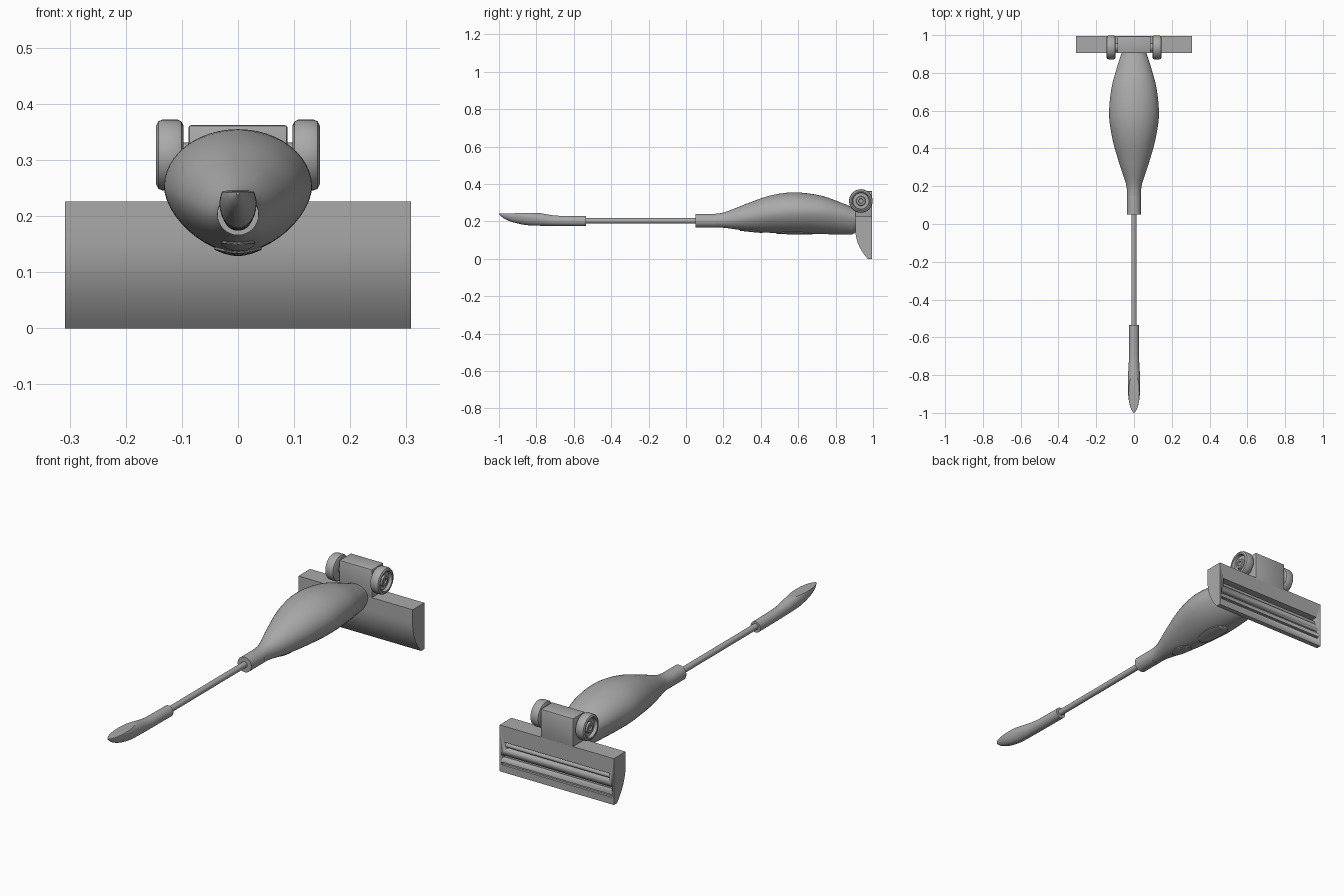
import bpy, bmesh, math
from mathutils import Vector, Matrix

old = bpy.data.objects.get("Cube")
if old:
    bpy.data.objects.remove(old, do_unlink=True)

grey = bpy.data.materials.new("plain grey")
grey.use_nodes = True
grey.diffuse_color = (0.4, 0.4, 0.4, 1)
grey.node_tree.nodes["Principled BSDF"].inputs["Base Color"].default_value = (0.4, 0.4, 0.4, 1)


def finish(name, bm, angle=35):
    bmesh.ops.recalc_face_normals(bm, faces=bm.faces)
    mesh = bpy.data.meshes.new(name)
    bm.to_mesh(mesh)
    bm.free()
    ob = bpy.data.objects.new(name, mesh)
    bpy.context.collection.objects.link(ob)
    mesh.materials.append(grey)
    bpy.ops.object.select_all(action='DESELECT')
    ob.select_set(True)
    bpy.context.view_layer.objects.active = ob
    bpy.ops.object.shade_smooth_by_angle(angle=math.radians(angle))
    return ob


def skin(bm, rings):
    """Join equal closed rings of points into a capped tube."""
    rings = [[bm.verts.new(p) for p in r] for r in rings]
    n = len(rings[0])
    for a, b in zip(rings, rings[1:]):
        for i in range(n):
            bm.faces.new((a[i], a[(i + 1) % n], b[(i + 1) % n], b[i]))
    bm.faces.new(rings[0])
    bm.faces.new(rings[-1])


def smooth_stations(st, steps=6):
    """Catmull-Rom interpolation between stations."""
    out = []
    for i in range(len(st) - 1):
        p = [st[max(i - 1, 0)], st[i], st[i + 1], st[min(i + 2, len(st) - 1)]]
        for s in range(steps):
            t = s / steps
            out.append([0.5 * (2 * b + (c - a) * t + (2 * a - 5 * b + 4 * c - d) * t * t
                               + (3 * b - a - 3 * c + d) * t ** 3) for a, b, c, d in zip(*p)])
    return out + [list(st[-1])]


def section(y, w, low, mid, top, power=2.0, n=48):
    """Egg-shaped ring: half ellipse above mid, superellipse below."""
    ring = []
    for i in range(n):
        a = 2 * math.pi * i / n
        c, s = math.cos(a), math.sin(a)
        k = 2 / power if s < 0 else 1
        x = w * math.copysign(abs(c) ** k, c)
        z = mid + (top - mid) * s if s >= 0 else mid - (mid - low) * abs(s) ** k
        ring.append((x, y, z))
    return ring


def cylinder(name, radius, depth, place, axis='Y', segments=32):
    bm = bmesh.new()
    turn = Matrix.Rotation(math.pi / 2, 4, 'X' if axis == 'Y' else 'Y')
    bmesh.ops.create_cone(bm, cap_ends=True, segments=segments, radius1=radius, radius2=radius,
                          depth=depth, matrix=Matrix.Translation(place) @ turn)
    return finish(name, bm)


def box(name, lo, hi, bevel=0.0):
    bm = bmesh.new()
    lo, hi = Vector(lo), Vector(hi)
    bmesh.ops.create_cube(bm, size=1, matrix=Matrix.Translation((lo + hi) / 2)
                          @ Matrix.Diagonal((*(hi - lo), 1)))
    if bevel:
        bmesh.ops.bevel(bm, geom=bm.edges[:], offset=bevel, segments=2, profile=0.5, affect='EDGES')
    return finish(name, bm)


def boolean(ob, cutter, operation):
    mod = ob.modifiers.new(operation.lower(), 'BOOLEAN')
    mod.operation, mod.object, mod.solver = operation, cutter, 'EXACT'
    bpy.context.view_layer.objects.active = ob
    bpy.ops.object.modifier_apply(modifier=mod.name)
    bpy.data.objects.remove(cutter, do_unlink=True)


# Teardrop main body: y, half width, bottom, widest height, top
BODY = [(0.15, 0.037, 0.167, 0.203, 0.240), (0.21, 0.042, 0.165, 0.206, 0.250),
        (0.32, 0.078, 0.150, 0.222, 0.293), (0.45, 0.114, 0.139, 0.242, 0.338),
        (0.58, 0.132, 0.134, 0.252, 0.355), (0.72, 0.119, 0.132, 0.250, 0.338),
        (0.83, 0.090, 0.130, 0.235, 0.300), (0.89, 0.071, 0.131, 0.220, 0.275)]


def body(name, drop=0.0):
    bm = bmesh.new()
    rings = []
    for y, w, low, mid, top in smooth_stations(BODY):
        power = 2 - 0.3 * min(1, max(0, (y - 0.15) / 0.3))
        rings.append(section(y, w, low - drop, mid - drop, top - drop, power))
    if not drop:
        rings.append(section(0.906, 0.066, 0.140, 0.220, 0.270, 1.7))
    skin(bm, rings)
    return finish(name, bm)


body("main_body")
cylinder("front_collar", 0.037, 0.11, (0, 0.105, 0.203))
cylinder("extension_rod", 0.0145, 0.62, (0, -0.245, 0.203))

# Oval pads following the underside
for name, y, half_x, half_y in (("large_oval_pad", 0.58, 0.042, 0.095),
                                ("small_oval_pad", 0.35, 0.030, 0.06)):
    pad = body(name, drop=0.004)
    bm = bmesh.new()
    bmesh.ops.create_cone(bm, cap_ends=True, segments=40, radius1=1, radius2=1, depth=0.09,
                          matrix=Matrix.Translation((0, y, 0.13)) @ Matrix.Diagonal((half_x, half_y, 1, 1)))
    boolean(pad, finish("oval_cutter", bm), 'INTERSECT')

# Handle: round grip flowing into a leaf-shaped tip with a flat top
GRIP = [(-0.535, 0.026, 0.174, 0.200, 0.228), (-0.68, 0.027, 0.175, 0.202, 0.230),
        (-0.74, 0.028, 0.176, 0.206, 0.237), (-0.79, 0.031, 0.177, 0.214, 0.246),
        (-0.86, 0.033, 0.181, 0.225, 0.258), (-0.93, 0.028, 0.197, 0.234, 0.262),
        (-0.975, 0.017, 0.217, 0.239, 0.256), (-1.0, 0.003, 0.238, 0.241, 0.244)]
bm = bmesh.new()
skin(bm, [section(*s, n=32) for s in smooth_stations(GRIP)])
cut = bmesh.ops.bisect_plane(bm, geom=bm.verts[:] + bm.edges[:] + bm.faces[:], dist=1e-5,
                             plane_co=(0, -0.79, 0.246), plane_no=(0, -0.02, 1), clear_outer=True)
bmesh.ops.holes_fill(bm, edges=[e for e in bm.edges if e.is_boundary])
finish("handle", bm)

# Floor head: profile in y and z, extruded across the width
WIDE = 0.308
front = [(0.905 + 0.066 * t ** 2.2, 0.165 * (1 - t)) for t in [i / 12 for i in range(13)]]
profile = [(0.995, 0.0), (0.995, 0.226), (0.905, 0.226)] + front
bm = bmesh.new()
skin(bm, [[(x, y, z) for y, z in profile] for x in (-WIDE, WIDE)])
sharp = [e for e in bm.edges if e.calc_face_angle(0) > 0.6]
bmesh.ops.recalc_face_normals(bm, faces=bm.faces)
bmesh.ops.bevel(bm, geom=sharp, offset=0.003, segments=2, profile=0.5, affect='EDGES')
head = finish("floor_head", bm)

# Suction slots in the flat face of the head
for half, low, high, depth in ((0.285, 0.108, 0.148, 0.035), (0.297, 0.066, 0.084, 0.02),
                               (0.297, 0.035, 0.047, 0.012)):
    boolean(head, box("slot_cutter", (-half, 0.995 - depth, low), (half, 1.05, high)), 'DIFFERENCE')
cylinder("brush_roller", 0.011, 0.57, (0, 0.972, 0.126), 'X', 16)

# Neck and wheel axle
box("neck_block", (-0.088, 0.905, 0.215), (0.088, 0.995, 0.362), 0.004)
AXLE = Vector((0, 0.935, 0.309))
cylinder("wheel_axle", 0.022, 0.22, AXLE, 'X')

# Wheels turned from a profile of x and radius, with dished hubs
TYRE = [(0.097, 0.0), (0.097, 0.052), (0.101, 0.060), (0.107, 0.063), (0.135, 0.063),
        (0.142, 0.060), (0.146, 0.052), (0.145, 0.046), (0.130, 0.043), (0.130, 0.026),
        (0.139, 0.023), (0.139, 0.013), (0.133, 0.011), (0.133, 0.0)]
for side, label in ((1, "left"), (-1, "right")):
    bm = bmesh.new()
    pts = [bm.verts.new(AXLE + Vector((side * x, 0, r))) for x, r in TYRE]
    edges = [bm.edges.new(pair) for pair in zip(pts, pts[1:])]
    bmesh.ops.spin(bm, geom=pts + edges, cent=AXLE, axis=(1, 0, 0), angle=2 * math.pi,
                   steps=40, use_merge=True)
    bmesh.ops.remove_doubles(bm, verts=bm.verts[:], dist=1e-5)
    finish(label + "_wheel", bm)
